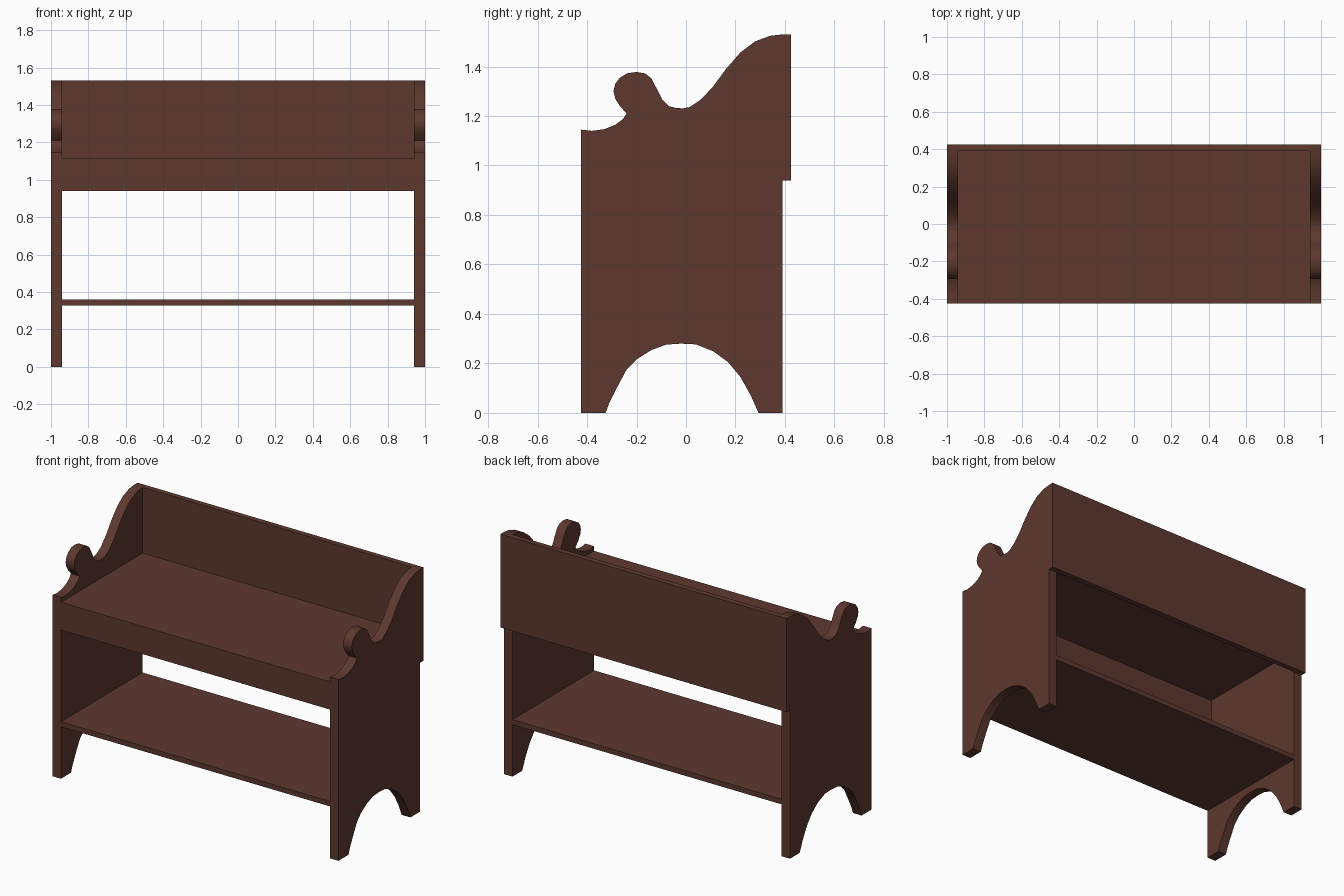
import bpy, bmesh, math

if "Cube" in bpy.data.objects:
    bpy.data.objects.remove(bpy.data.objects["Cube"])

wood = bpy.data.materials.new("dark brown wood")
wood.diffuse_color = (0.11, 0.04, 0.029, 1)
wood.use_nodes = True
wood.node_tree.nodes["Principled BSDF"].inputs["Base Color"].default_value = wood.diffuse_color


def finish(name, bm):
    bmesh.ops.recalc_face_normals(bm, faces=bm.faces)
    me = bpy.data.meshes.new(name)
    bm.to_mesh(me)
    bm.free()
    me.materials.append(wood)
    ob = bpy.data.objects.new(name, me)
    bpy.context.collection.objects.link(ob)
    return ob


def board(name, x, y, z):
    """Box given as (min, max) on each axis."""
    bm = bmesh.new()
    bmesh.ops.create_cube(bm, size=1)
    for v in bm.verts:
        v.co = [r[0] if c < 0 else r[1] for c, r in zip(v.co, (x, y, z))]
    return finish(name, bm)


# side panel outline (y, z): scrolled top edge, then the foot arch
outline = [
    (-.425, 0), (-.425, 1.145), (-.38, 1.14), (-.33, 1.147), (-.285, 1.165),
    (-.255, 1.188), (-.24, 1.21), (-.267, 1.24), (-.286, 1.27), (-.293, 1.3),
    (-.286, 1.33), (-.267, 1.355), (-.237, 1.373), (-.2, 1.378), (-.165, 1.372),
    (-.14, 1.352), (-.118, 1.31), (-.095, 1.265), (-.07, 1.24), (-.04, 1.232),
    (-.012, 1.231), (.015, 1.236), (.06, 1.266), (.11, 1.32), (.16, 1.388),
    (.22, 1.457), (.28, 1.502), (.34, 1.524), (.39, 1.53),
    (.39, 0), (.293, 0), (.262, .07), (.22, .145), (.17, .205), (.11, .249),
    (.04, .277), (-.02, .28), (-.08, .276), (-.14, .254), (-.2, .216),
    (-.24, .175), (-.28, .1), (-.31, .04), (-.325, 0)]

# left and right side panels
for side, s in (("left", -1), ("right", 1)):
    bm = bmesh.new()
    face = bm.faces.new([bm.verts.new((s * .94, y, z)) for y, z in outline])
    ext = bmesh.ops.extrude_face_region(bm, geom=[face])
    for v in ext["geom"]:
        if isinstance(v, bmesh.types.BMVert):
            v.co.x = s
    # keep the starting cap so the panel is closed
    bm.faces.ensure_lookup_table()
    if not any(all(abs(v.co.x - s * .94) < 1e-5 for v in f.verts) for f in bm.faces):
        caps = [v for v in bm.verts if abs(v.co.x - s * .94) < 1e-5]
        bmesh.ops.contextual_create(bm, geom=caps)
    ob = finish(side + "_side_panel", bm)
    bpy.ops.object.select_all(action='DESELECT')
    ob.select_set(True)
    bpy.context.view_layer.objects.active = ob
    bpy.ops.object.shade_smooth_by_angle(angle=math.radians(35))

# backboard across the full width
board("backboard", (-1, 1), (.39, .425), (.94, 1.53))
# upper shelf and the apron under its front edge
board("upper_shelf", (-.94, .94), (-.425, .39), (1.085, 1.115))
board("front_apron", (-.94, .94), (-.425, -.39), (.94, 1.085))
# lower shelf
board("lower_shelf", (-.94, .94), (-.425, .39), (.328, .36))
